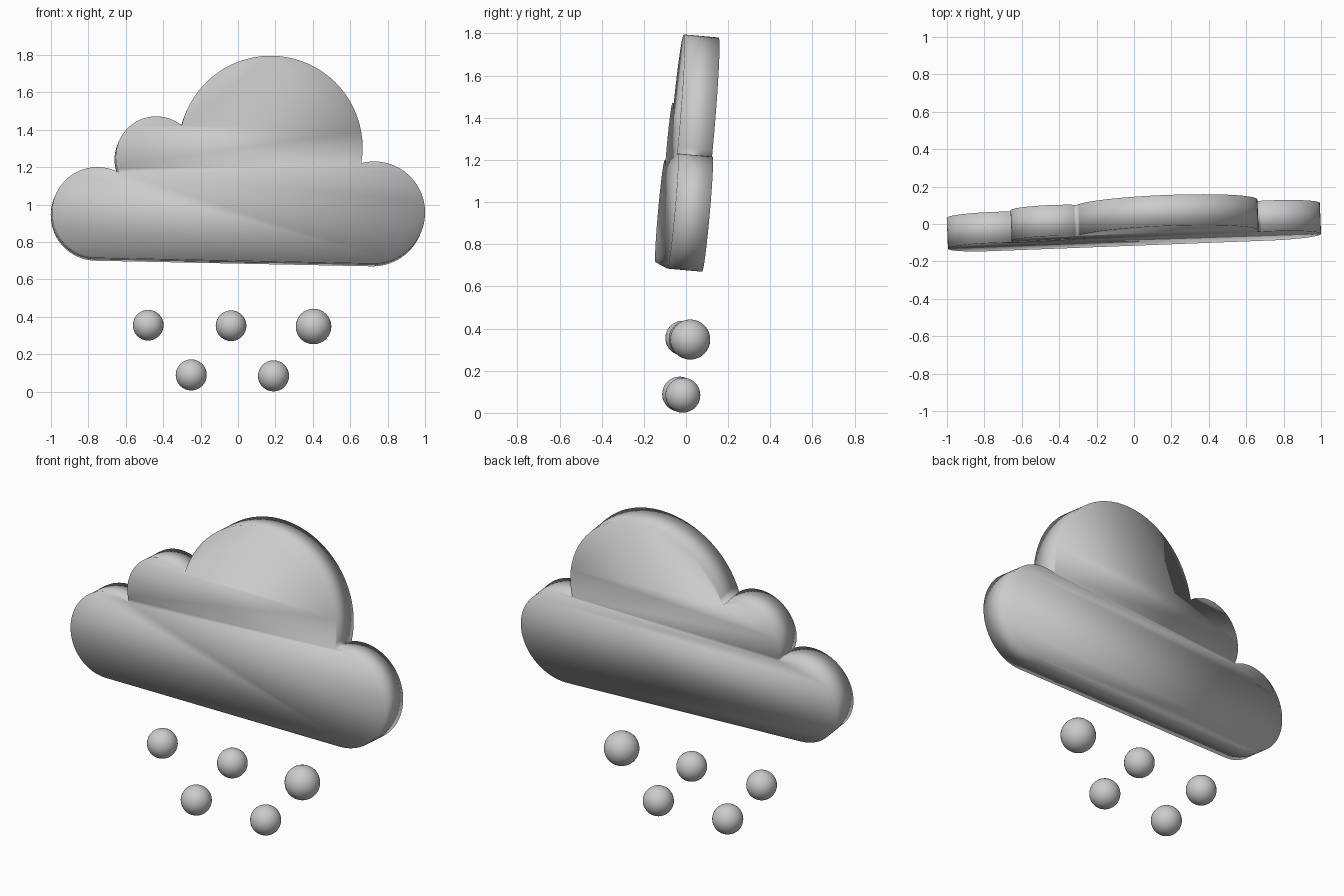
import bpy, bmesh, math
from mathutils import Vector

if "Cube" in bpy.data.objects:
    bpy.data.objects.remove(bpy.data.objects["Cube"])

# Cloud lobes in front view: centre x, centre z, radius (clockwise from left)
LOBES = [(-0.755, 0.95, 0.243), (-0.44, 1.247, 0.217),
         (0.172, 1.297, 0.491), (0.724, 0.95, 0.273)]
NORMAL = Vector((-0.04, 1, -0.09)).normalized()   # slab leans back and turns a little
HALF = 0.083


def crossing(a, b):
    """Outer (left-hand side of a->b) intersection of two circles."""
    p, q = Vector(a[:2]), Vector(b[:2])
    d = (q - p).length
    u = (q - p) / d
    t = (d * d + a[2] ** 2 - b[2] ** 2) / (2 * d)
    h = math.sqrt(max(a[2] ** 2 - t * t, 0))
    return p + u * t + Vector((-u.y, u.x)) * h


def arc(lobe, start, end):
    """Clockwise arc points from start to end, end excluded."""
    c = Vector(lobe[:2])
    a0 = math.atan2(*(start - c).yx)
    a1 = math.atan2(*(end - c).yx)
    sweep = (a0 - a1) % (2 * math.pi)
    n = max(8, int(sweep / math.radians(5)))
    return [c + lobe[2] * Vector((math.cos(a0 - sweep * i / n), math.sin(a0 - sweep * i / n)))
            for i in range(n)]


# Outline: bottom left, three notches, bottom right
first, last = LOBES[0], LOBES[-1]
stops = [Vector((first[0], first[1] - first[2]))]
stops += [crossing(a, b) for a, b in zip(LOBES, LOBES[1:])]
stops += [Vector((last[0], last[1] - last[2]))]
outline, notch = [], []
for lobe, s, e in zip(LOBES, stops, stops[1:]):
    notch.append(len(outline))
    outline += arc(lobe, s, e)
outline.append(stops[-1])

# Cloud slab
bm = bmesh.new()
rings = []
for side in (-HALF, HALF):
    rings.append([bm.verts.new(Vector((p.x, -0.01 + 0.04 * p.x + 0.09 * (p.y - 0.95), p.y)) + NORMAL * side)
                  for p in outline])
n = len(outline)
for i in range(n):
    j = (i + 1) % n
    bm.faces.new((rings[0][i], rings[0][j], rings[1][j], rings[1][i]))
for ring in rings:                                # caps split at the notch line
    lo, hi = notch[1], notch[3]
    bm.faces.new(ring[lo:hi + 1])
    bm.faces.new(ring[:lo + 1] + ring[hi:])
bmesh.ops.recalc_face_normals(bm, faces=bm.faces)
for f in bm.faces:
    f.smooth = True
mesh = bpy.data.meshes.new("cloud")
bm.to_mesh(mesh)
bm.free()
bpy.context.collection.objects.link(bpy.data.objects.new("cloud", mesh))

# Falling snow balls: x, y, z, radius
BALLS = [(-0.48, -0.016, 0.355, 0.082), (-0.037, 0.0, 0.352, 0.082), (0.404, 0.02, 0.348, 0.095),
         (-0.25, -0.03, 0.089, 0.083), (0.19, -0.015, 0.084, 0.083)]
for i, (x, y, z, r) in enumerate(BALLS):
    bpy.ops.mesh.primitive_uv_sphere_add(segments=32, ring_count=16, radius=r, location=(x, y, z))
    bpy.context.object.name = f"snow_ball_{i + 1}"
    bpy.ops.object.shade_smooth()
